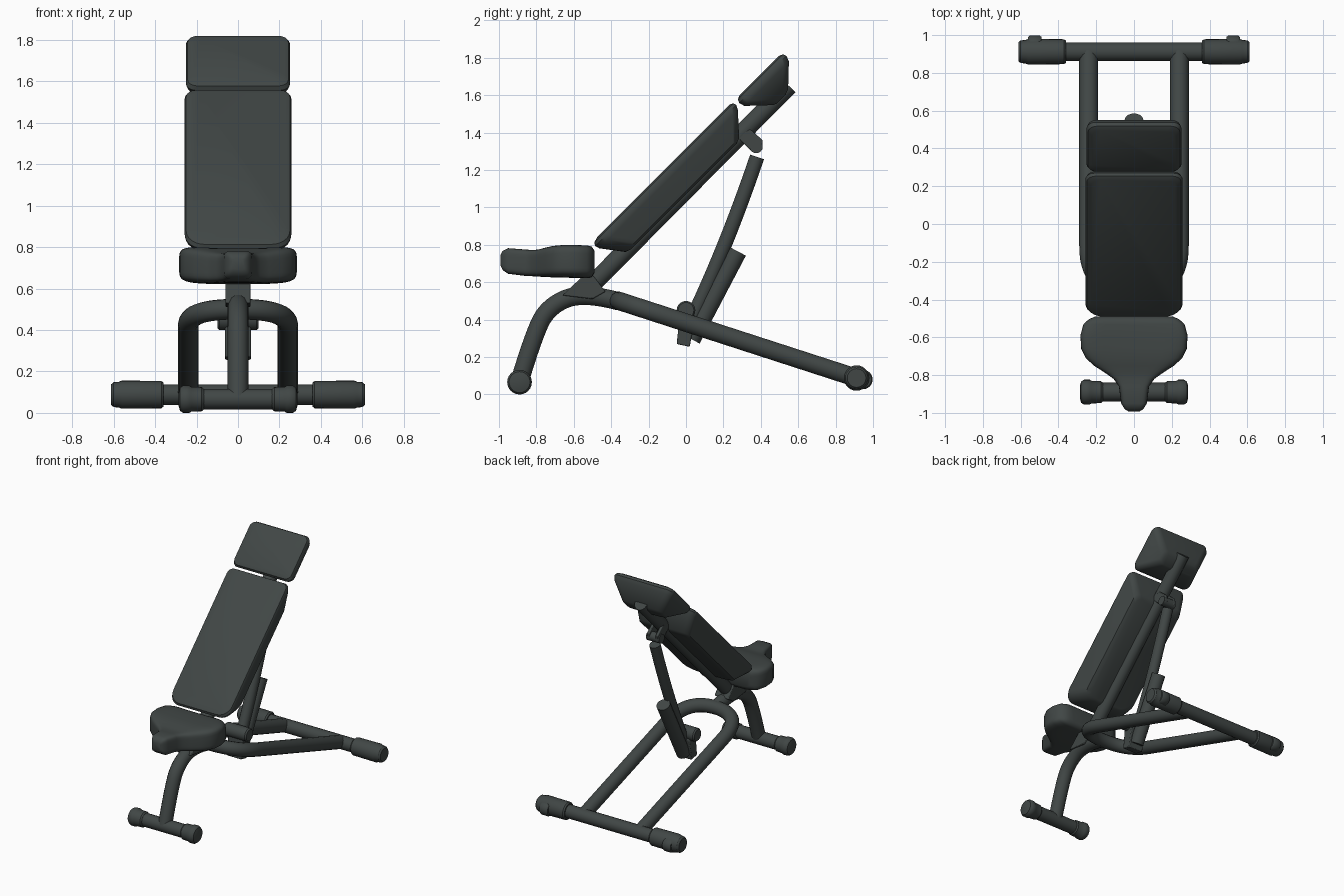
import bpy, bmesh, math
from mathutils import Vector

cube = bpy.data.objects.get("Cube")
if cube:
    bpy.data.objects.remove(cube, do_unlink=True)

COLOUR = (0.052, 0.062, 0.06, 1)
mat = bpy.data.materials.new("charcoal grey")
mat.use_nodes = True
mat.diffuse_color = COLOUR
mat.node_tree.nodes["Principled BSDF"].inputs["Base Color"].default_value = COLOUR

SIDES = 24
DIAG = math.sqrt(0.5)


def finish(name, mesh, angle=35):
    """Link a mesh as a smooth-shaded part."""
    mesh.materials.clear()
    mesh.materials.append(mat)
    ob = bpy.data.objects.new(name, mesh)
    bpy.context.collection.objects.link(ob)
    bpy.ops.object.select_all(action='DESELECT')
    ob.select_set(True)
    bpy.context.view_layer.objects.active = ob
    bpy.ops.object.shade_smooth_by_angle(angle=math.radians(angle))
    return ob


def loft(name, rings, angle=35):
    """Skin a list of equal-length point rings and cap the ends."""
    bm = bmesh.new()
    loops = [[bm.verts.new(p) for p in ring] for ring in rings]
    for a, b in zip(loops, loops[1:]):
        for i in range(len(a)):
            j = (i + 1) % len(a)
            bm.faces.new((a[i], a[j], b[j], b[i]))
    bm.faces.new(loops[0])
    bm.faces.new(loops[-1])
    bmesh.ops.recalc_face_normals(bm, faces=bm.faces)
    mesh = bpy.data.meshes.new(name)
    bm.to_mesh(mesh)
    bm.free()
    return finish(name, mesh, angle)


def tube(name, points, radius):
    """Round pipe along a smooth path whose corners are cut by the curve."""
    cu = bpy.data.curves.new(name + "_path", 'CURVE')
    cu.dimensions = '3D'
    cu.bevel_depth, cu.bevel_resolution, cu.use_fill_caps = radius, 5, True
    sp = cu.splines.new('NURBS' if len(points) > 2 else 'POLY')
    sp.points.add(len(points) - 1)
    for p, co in zip(sp.points, points):
        p.co = (*co, 1)
    if len(points) > 2:
        sp.order_u, sp.use_endpoint_u, sp.resolution_u = 3, True, 10
    temp = bpy.data.objects.new(name + "_temp", cu)
    bpy.context.collection.objects.link(temp)
    dg = bpy.context.evaluated_depsgraph_get()
    mesh = bpy.data.meshes.new_from_object(temp.evaluated_get(dg))
    bpy.data.objects.remove(temp, do_unlink=True)
    return finish(name, mesh)


def lathe(name, profile, y, z):
    """Turned part around an axis parallel to x; profile is (x, radius)."""
    turn = [math.tau * i / SIDES for i in range(SIDES)]
    return loft(name, [[(x, y + r * math.cos(a), z + r * math.sin(a))
                        for a in turn] for x, r in profile])


def plate(name, outline, x0, x1, bevel=0.006):
    """Side outline in (y, z) extruded across x."""
    ob = loft(name, [[(x, y, z) for y, z in outline] for x in (x0, x1)])
    mod = ob.modifiers.new("soft_edges", 'BEVEL')
    mod.width, mod.segments = bevel, 2
    return ob


def pad(name, layers, low_round, high_round):
    """Reclined cushion: layers are (depth, low end, high end, half width)."""
    rings = []
    for depth, lo, hi, w in layers:
        ring = []
        corners = ((1, hi, high_round, 0), (-1, hi, high_round, 90),
                   (-1, lo, low_round, 180), (1, lo, low_round, 270))
        for side, end, r, start in corners:
            r = min(r, (hi - lo) * 0.45)
            cu = end - r if end == hi else end + r
            for k in range(7):
                a = math.radians(start + 15 * k)
                u = cu + r * math.sin(a)
                x = side * (w - r) + r * math.cos(a)
                ring.append((x, (u - depth) * DIAG, (u + depth) * DIAG))
        rings.append(ring)
    return loft(name, rings, 40)


# Backrest and headrest cushions
pad("backrest_pad", [(0.757, 0.34, 1.14, 0.19), (0.768, 0.31, 1.17, 0.215),
                     (0.88, 0.225, 1.272, 0.252), (0.905, 0.218, 1.285, 0.257),
                     (0.922, 0.228, 1.28, 0.25), (0.931, 0.262, 1.26, 0.228)],
    0.09, 0.045)
pad("headrest_pad", [(0.757, 1.44, 1.51, 0.15), (0.768, 1.42, 1.54, 0.175),
                     (0.87, 1.312, 1.648, 0.245), (0.9, 1.303, 1.66, 0.251),
                     (0.92, 1.312, 1.652, 0.243), (0.929, 1.335, 1.63, 0.222)],
    0.045, 0.045)

# Seat cushion: (y, half width, bottom, top) stations from nose to rear
stations = [(-0.992, 0.03, 0.69, 0.745), (-0.98, 0.05, 0.665, 0.768),
            (-0.95, 0.068, 0.645, 0.782), (-0.86, 0.08, 0.634, 0.775),
            (-0.82, 0.108, 0.632, 0.772), (-0.79, 0.15, 0.63, 0.774),
            (-0.75, 0.212, 0.628, 0.783), (-0.71, 0.256, 0.626, 0.79),
            (-0.66, 0.28, 0.625, 0.793), (-0.59, 0.284, 0.623, 0.793),
            (-0.53, 0.268, 0.622, 0.792), (-0.505, 0.24, 0.625, 0.788),
            (-0.489, 0.205, 0.65, 0.765)]


def squircle(v, power=0.4):
    return math.copysign(abs(v) ** power, v)


seat_rings = []
for y, w, lo, hi in stations:
    ring = []
    for i in range(40):
        a = math.tau * (i + 0.5) / 40
        x = w * squircle(math.cos(a))
        z = (lo + hi) / 2 + (hi - lo) / 2 * squircle(math.sin(a))
        if math.sin(a) > 0:
            z += 0.018 * (x / 0.28) ** 2
        ring.append((x, y, z))
    seat_rings.append(ring)
loft("seat_pad", seat_rings, 60)

# Spine beam and the bracket that carries the seat
tube("spine_beam", [(0, -0.53, 0.56), (0, 0.55, 1.65)], 0.05)
plate("seat_bracket", [(-0.66, 0.53), (-0.55, 0.635), (-0.5, 0.64), (-0.43, 0.55),
                       (-0.5, 0.51)], -0.06, 0.06)

# Front leg and hoop-shaped base frame
tube("front_leg", [(0, -0.89, 0.07), (0, -0.82, 0.3), (0, -0.74, 0.47),
                   (0, -0.55, 0.55), (0, -0.36, 0.498)], 0.05)


def on_frame(x, y):
    return (x, y, 0.384 - 0.324 * y)


half = [on_frame(0.24, y) for y in (0.91, 0.12, -0.36)]
tube("base_frame", half + [(-x, y, z) for x, y, z in reversed(half)], 0.05)

# Floor bars with end caps and transport rollers
tube("front_foot_bar", [(-0.25, -0.89, 0.066), (0.25, -0.89, 0.066)], 0.05)
tube("rear_foot_bar", [(-0.58, 0.912, 0.088), (0.58, 0.912, 0.088)], 0.05)
for s, side in ((1, "left"), (-1, "right")):
    lathe(side + "_front_cap", [(s * x, r) for x, r in (
        (0.165, 0.05), (0.175, 0.058), (0.225, 0.06), (0.235, 0.066),
        (0.265, 0.066), (0.28, 0.056), (0.287, 0.03))], -0.89, 0.066)
    lathe(side + "_rear_cap", [(s * x, r) for x, r in (
        (0.36, 0.058), (0.37, 0.066), (0.56, 0.068), (0.575, 0.062),
        (0.6, 0.06), (0.612, 0.05))], 0.912, 0.088)
    lathe(side + "_roller", [(s * x, r) for x, r in (
        (0.49, 0.045), (0.5, 0.052), (0.55, 0.052), (0.56, 0.045))], 0.946, 0.08)
    # Twin lugs that hold the top of the strut
    plate(side + "_strut_lug", [(0.27, 1.38), (0.34, 1.42), (0.41, 1.36),
                                (0.41, 1.31), (0.385, 1.29), (0.355, 1.295)],
          s * 0.025, s * 0.048)

# Adjustable support strut, its sleeve and lower pivot
tube("support_strut", [(0, 0.38, 1.27), (0, 0.22, 0.8), (0, 0.04, 0.42)], 0.04)
tube("strut_sleeve", [(0, 0.277, 0.765), (0, 0.03, 0.295)], 0.05)
lathe("upper_pivot_pin", [(-0.055, 0.035), (0.055, 0.035)], 0.375, 1.325)
lathe("lower_pivot_pin", [(-0.1, 0.042), (-0.09, 0.05), (0.09, 0.05), (0.1, 0.042)],
      0, 0.45)
plate("pivot_block", [(-0.05, 0.27), (0.02, 0.255), (0.05, 0.42), (-0.03, 0.45)],
      -0.062, 0.062)
